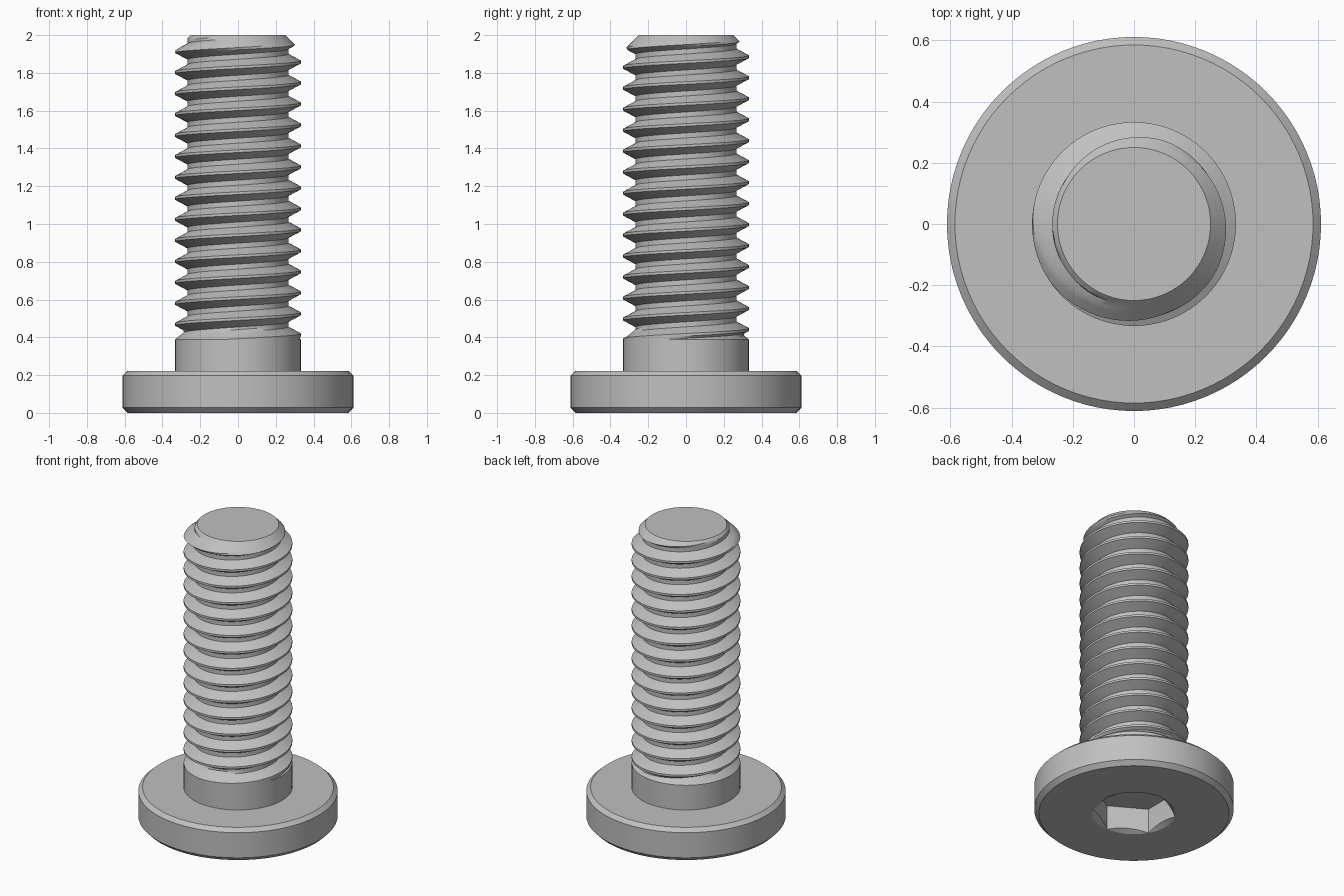
import bpy, bmesh, math

if "Cube" in bpy.data.objects:
    bpy.data.objects.remove(bpy.data.objects["Cube"])

SEG = 96
PITCH = 0.1111
R, ROOT = 0.333, 0.267          # thread crest and root radii
Z0, Z1 = 0.389, 2.0             # threaded range
TIP = 0.25                      # radius of the flat tip

steel = bpy.data.materials.new("steel_grey")
steel.diffuse_color = (0.53, 0.53, 0.53, 1)
steel.use_nodes = True
steel.node_tree.nodes["Principled BSDF"].inputs["Base Color"].default_value = steel.diffuse_color


def lathe(name, rings):
    """Skin a stack of rings; each ring maps an angle to (radius, z)."""
    bm = bmesh.new()
    grid = []
    for ring in rings:
        row = []
        for i in range(SEG + 1):
            a = 2 * math.pi * i / SEG
            r, z = ring(a)
            row.append(bm.verts.new((r * math.cos(a), r * math.sin(a), z)))
        grid.append(row)
    for lo, hi in zip(grid, grid[1:]):
        for i in range(SEG):
            bm.faces.new((lo[i], lo[i + 1], hi[i + 1], hi[i]))
    bmesh.ops.remove_doubles(bm, verts=bm.verts, dist=1e-5)
    bmesh.ops.recalc_face_normals(bm, faces=bm.faces)
    me = bpy.data.meshes.new(name)
    bm.to_mesh(me)
    bm.free()
    me.materials.append(steel)
    ob = bpy.data.objects.new(name, me)
    bpy.context.collection.objects.link(ob)
    bpy.context.view_layer.objects.active = ob
    ob.select_set(True)
    bpy.ops.object.shade_smooth_by_angle(angle=math.radians(25))
    ob.select_set(False)
    return ob


def circle(r, z):
    return lambda a: (r, z)


# Head with chamfered rims and a countersunk hexagonal socket underneath
FLAT = 0.2222
CORNER = FLAT / math.cos(math.pi / 6)
DEPTH = 0.167


def hex_r(a):
    return FLAT / math.cos((a + math.pi / 6) % (math.pi / 3) - math.pi / 6)


lathe("head", [
    circle(0, DEPTH),
    lambda a: (hex_r(a), DEPTH),
    lambda a: (hex_r(a), (CORNER - hex_r(a)) * 0.58),
    circle(CORNER, 0),
    circle(0.583, 0),
    circle(0.611, 0.028),
    circle(0.611, 0.198),
    circle(0.585, 0.222),
    circle(0, 0.222),
])

# Plain shank between head and thread
lathe("shank", [circle(R, 0.222), circle(R, Z0), circle(0, Z0)])


# Thread: right-handed helix with run-out at the base and a chamfered tip
def crest_z(a):
    return 0.469 + PITCH * (a - math.pi) / (2 * math.pi)


def thread_r(a, z):
    t = ((z - crest_z(a)) / PITCH) % 1.0
    d = min(t, 1 - t)
    f = min(max((d - 0.0625) / (0.38 - 0.0625), 0), 1)
    r = R + (ROOT - R) * f
    r = max(r, R - (z - Z0) * 1.25)
    return min(r, TIP + (Z1 - z))


def thread_ring(k):
    def ring(a):
        z = min(max(crest_z(a) + k * PITCH, Z0), Z1)
        return thread_r(a, z), z
    return ring


steps = (-0.0625, 0.0625, 0.17, 0.27, 0.38, 0.5, 0.62, 0.73, 0.83)
rings = [thread_ring(n + s) for n in range(-3, 17) for s in steps]
lathe("thread", rings + [circle(0, Z1)])
